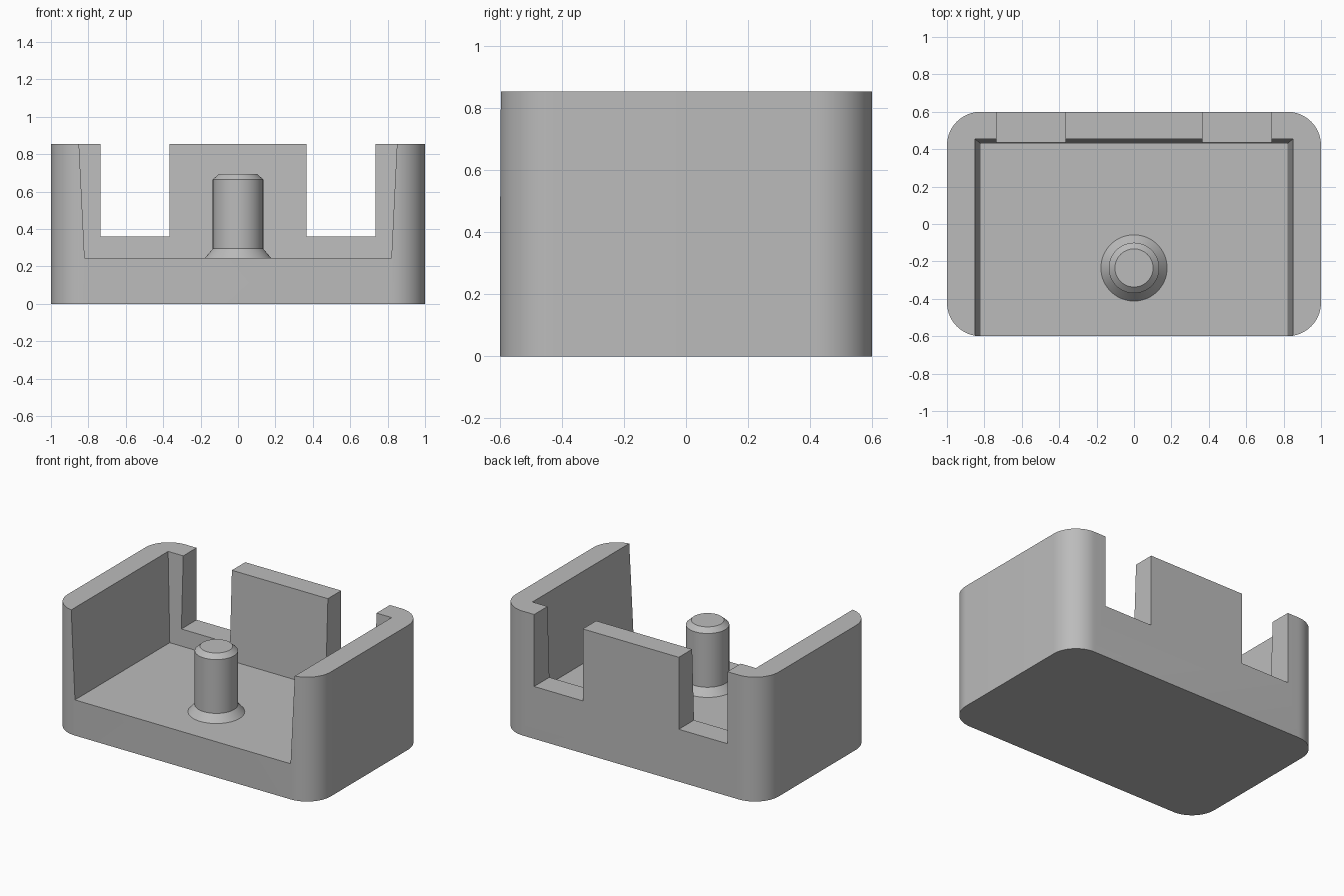
import bpy, bmesh, math

cube = bpy.data.objects.get("Cube")
if cube:
    bpy.data.objects.remove(cube, do_unlink=True)

grey = bpy.data.materials.new("plain grey")
grey.use_nodes = True
colour = (0.5, 0.5, 0.5, 1)
grey.diffuse_color = colour
grey.node_tree.nodes["Principled BSDF"].inputs["Base Color"].default_value = colour

HEIGHT, FLOOR = 0.855, 0.245
HALF_X, HALF_Y, RADIUS = 1.0, 0.6, 0.18


def loft(name, rings):
    """Solid through a stack of matching closed rings."""
    bm = bmesh.new()
    rows = [[bm.verts.new(p) for p in ring] for ring in rings]
    n = len(rows[0])
    for low, high in zip(rows, rows[1:]):
        for i in range(n):
            j = (i + 1) % n
            bm.faces.new((low[i], low[j], high[j], high[i]))
    bm.faces.new(rows[0][::-1])
    bm.faces.new(rows[-1])
    mesh = bpy.data.meshes.new(name)
    bm.to_mesh(mesh)
    bm.free()
    mesh.materials.append(grey)
    obj = bpy.data.objects.new(name, mesh)
    bpy.context.collection.objects.link(obj)
    return obj


def rect(x0, x1, y0, y1, z):
    return [(x0, y0, z), (x1, y0, z), (x1, y1, z), (x0, y1, z)]


def rounded_rect(z, steps=16):
    ring = []
    for k, (sx, sy) in enumerate([(1, 1), (-1, 1), (-1, -1), (1, -1)]):
        for i in range(steps + 1):
            a = math.pi / 2 * (k + i / steps)
            ring.append((sx * (HALF_X - RADIUS) + RADIUS * math.cos(a),
                         sy * (HALF_Y - RADIUS) + RADIUS * math.sin(a), z))
    return ring


def circle(r, y, z, n=64):
    return [(r * math.cos(math.tau * i / n), y + r * math.sin(math.tau * i / n), z)
            for i in range(n)]


def smooth(obj):
    bpy.ops.object.select_all(action="DESELECT")
    obj.select_set(True)
    bpy.context.view_layer.objects.active = obj
    bpy.ops.object.shade_smooth_by_angle(angle=math.radians(20))


def cut(obj, cutter):
    cutter.hide_render = True
    bpy.context.view_layer.objects.active = obj
    mod = obj.modifiers.new("cut", "BOOLEAN")
    mod.operation, mod.solver, mod.object = "DIFFERENCE", "EXACT", cutter
    bpy.ops.object.modifier_apply(modifier=mod.name)
    bpy.data.objects.remove(cutter, do_unlink=True)


# Housing block with rounded upright corners
housing = loft("housing", [rounded_rect(0), rounded_rect(HEIGHT)])

# Drafted pocket, open at the top and front
cut(housing, loft("pocket_cutter", [rect(-0.82, 0.82, -1, 0.43, FLOOR),
                                    rect(-0.85, 0.85, -1, 0.455, HEIGHT + 0.001)]))

# Two notches through the back wall
for side in (-1, 1):
    x0, x1 = sorted((side * 0.365, side * 0.735))
    cut(housing, loft("notch_cutter", [rect(x0, x1, 0.3, 0.8, 0.36),
                                       rect(x0, x1, 0.3, 0.8, 1)]))
smooth(housing)

# Post with flared foot and chamfered tip
post = loft("post", [circle(r, -0.235, z) for r, z in
                     [(0.177, FLOOR), (0.135, 0.295), (0.135, 0.665), (0.102, 0.695)]])
smooth(post)
